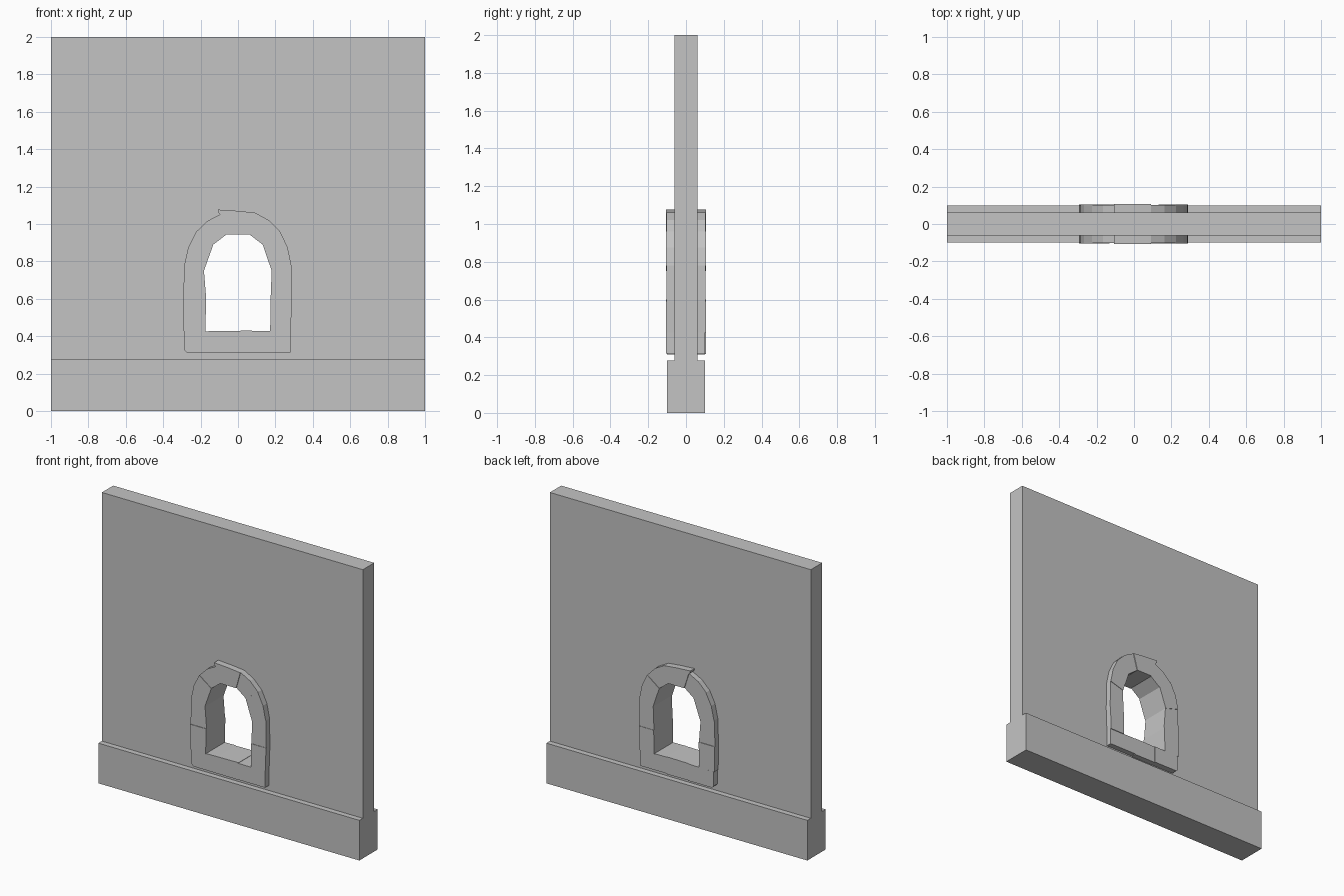
import bpy
import bmesh
from mathutils import Vector

cube = bpy.data.objects.get("Cube")
if cube:
    bpy.data.objects.remove(cube)

stone = bpy.data.materials.new("grey stone")
stone.use_nodes = True
GREY = (0.55, 0.55, 0.55, 1)
stone.diffuse_color = GREY
stone.node_tree.nodes["Principled BSDF"].inputs["Base Color"].default_value = GREY


def prism(name, points, axis, start, end):
    """Extrude a closed outline along x (points are y, z) or y (points are x, z)."""
    bm = bmesh.new()
    place = (lambda a, b: (start, a, b)) if axis == "x" else (lambda a, b: (a, start, b))
    face = bm.faces.new([bm.verts.new(place(a, b)) for a, b in points])
    grown = bmesh.ops.extrude_face_region(bm, geom=[face])["geom"]
    shift = Vector((end - start, 0, 0) if axis == "x" else (0, end - start, 0))
    bmesh.ops.translate(bm, vec=shift, verts=[v for v in grown if isinstance(v, bmesh.types.BMVert)])
    bmesh.ops.recalc_face_normals(bm, faces=bm.faces)
    mesh = bpy.data.meshes.new(name)
    bm.to_mesh(mesh)
    bm.free()
    mesh.materials.append(stone)
    obj = bpy.data.objects.new(name, mesh)
    bpy.context.collection.objects.link(obj)
    return obj


# Wall with its thicker footing, as one stepped section
half = [(0.1, 0), (0.1, 0.278), (0.062, 0.278), (0.062, 2)]
section = half + [(-y, z) for y, z in reversed(half)]
wall = prism("wall", section, "x", -1, 1)

# Joints around the opening, left foot to right foot: inner point, outer point
joints = [
    ((-0.175, 0.425), (-0.290, 0.425)),
    ((-0.170, 0.600), (-0.293, 0.600)),
    ((-0.182, 0.750), (-0.287, 0.780)),
    ((-0.132, 0.890), (-0.225, 0.957)),
    ((-0.060, 0.945), (-0.095, 1.052)),
    ((0.060, 0.945), (0.092, 1.060)),
    ((0.132, 0.890), (0.225, 0.960)),
    ((0.180, 0.750), (0.285, 0.780)),
    ((0.174, 0.590), (0.288, 0.590)),
    ((0.172, 0.425), (0.282, 0.425)),
]
names = ["right_lower_jamb", "right_upper_jamb", "right_springer", "right_shoulder", "keystone",
         "left_shoulder", "left_springer", "left_upper_jamb", "left_lower_jamb"]
depths = [0.105, 0.101, 0.104, 0.101, 0.107, 0.102, 0.105, 0.102, 0.105]

# Hole through the wall, hidden inside the stone surround
middle = [((a[0] + b[0]) / 2, (a[1] + b[1]) / 2) for a, b in joints]
hole = [(middle[0][0], 0.36)] + middle + [(middle[-1][0], 0.36)]
cutter = prism("window_cutter", hole, "y", -0.3, 0.3)
cutter.hide_render = True
cut = wall.modifiers.new("window hole", "BOOLEAN")
cut.operation = "DIFFERENCE"
cut.solver = "EXACT"
cut.object = cutter
bpy.context.view_layer.objects.active = wall
bpy.ops.object.modifier_apply(modifier=cut.name)
bpy.data.objects.remove(cutter)

# Jambs and arch stones; the curved ones bulge a little on the outside
centre = Vector((0, 0.7))
for i, name in enumerate(names):
    (in_a, out_a), (in_b, out_b) = joints[i], joints[i + 1]
    if name == "keystone":
        outer = [out_b, (0, 1.070), (-0.108, 1.077), (-0.106, 1.062), out_a]
    elif "jamb" in name:
        outer = [out_b, out_a]
    else:
        mid = (Vector(out_a) + Vector(out_b)) / 2
        mid += (mid - centre).normalized() * 0.012
        outer = [out_b, tuple(mid), out_a]
    prism(name, [in_a, in_b] + outer, "y", -depths[i], depths[i])

# Sill stones: each end stone stands proud on one face of the wall
prism("right_sill_end", [(-0.285, 0.325), (-0.272, 0.312), (-0.09, 0.311),
                         (-0.09, 0.428), (-0.285, 0.424)], "y", -0.100, 0.105)
prism("sill", [(-0.09, 0.311), (0.075, 0.310), (0.075, 0.430), (-0.09, 0.428)],
      "y", -0.100, 0.100)
prism("left_sill_end", [(0.075, 0.314), (0.282, 0.314), (0.282, 0.425), (0.075, 0.428)],
      "y", -0.105, 0.100)
